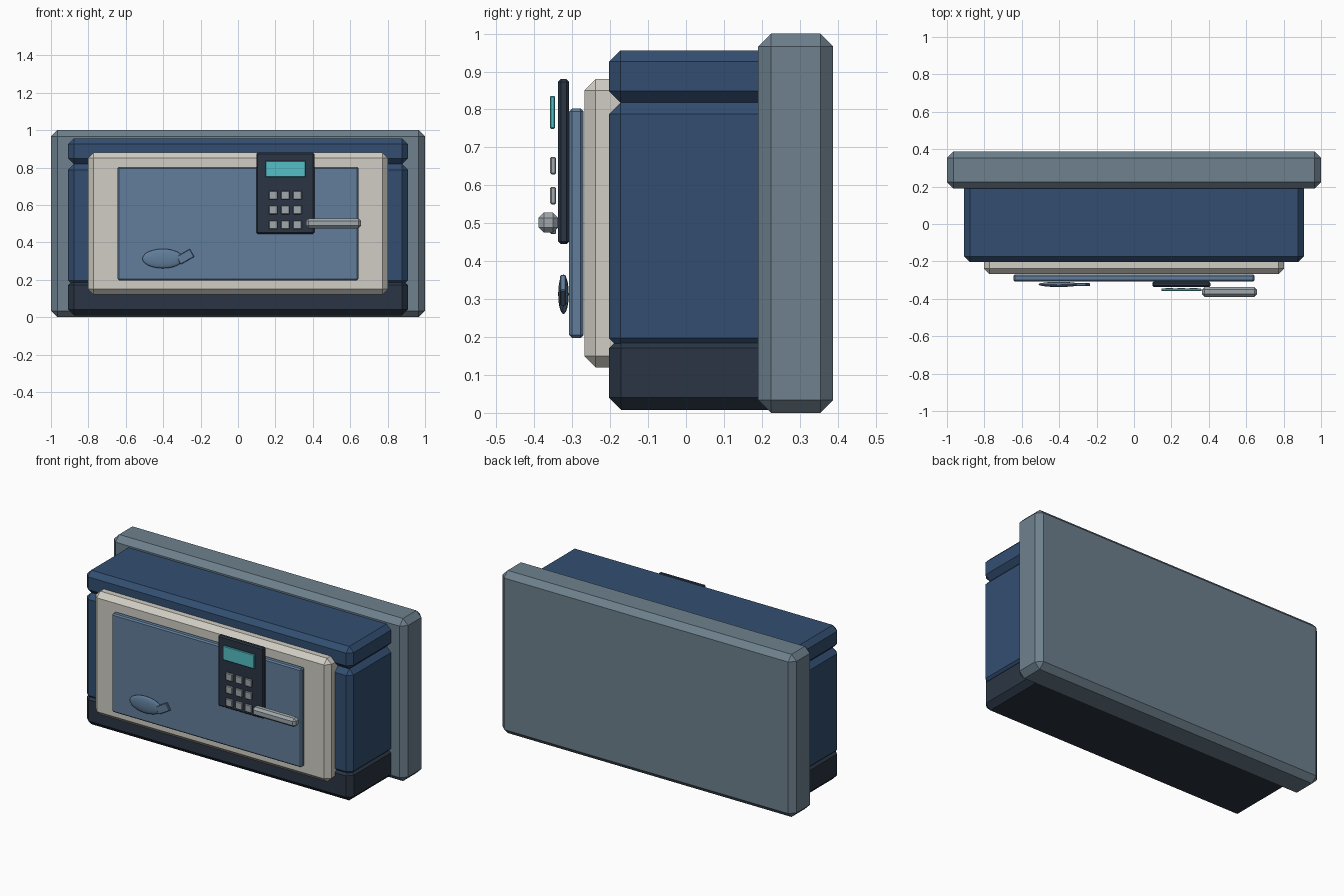
import bpy
import math

if "Cube" in bpy.data.objects:
    bpy.data.objects.remove(bpy.data.objects["Cube"])


def colour(name, r, g, b):
    # colours given as display values, stored as linear
    mat = bpy.data.materials.new(name)
    mat.diffuse_color = (r ** 2.2, g ** 2.2, b ** 2.2, 1)
    mat.use_nodes = True
    mat.node_tree.nodes["Principled BSDF"].inputs["Base Color"].default_value = mat.diffuse_color
    return mat


STEEL = colour("steel_grey", 0.43, 0.50, 0.55)
NAVY = colour("navy", 0.21, 0.31, 0.44)
DARK = colour("charcoal", 0.18, 0.22, 0.27)
CREAM = colour("cream", 0.81, 0.80, 0.76)
BLUE = colour("door_blue", 0.38, 0.49, 0.60)
TEAL = colour("screen_teal", 0.33, 0.74, 0.77)
SILVER = colour("silver", 0.62, 0.65, 0.67)


def box(name, xs, ys, zs, bevel, mat, tilt=0):
    """Chamfered box between (min, max) pairs, optionally tilted about y."""
    pairs = (xs, ys, zs)
    bpy.ops.mesh.primitive_cube_add(size=1, location=[sum(p) / 2 for p in pairs])
    ob = bpy.context.object
    ob.name = name
    ob.scale = [p[1] - p[0] for p in pairs]
    bpy.ops.object.transform_apply(location=False, rotation=False, scale=True)
    ob.rotation_euler.y = tilt
    ob.data.materials.append(mat)
    mod = ob.modifiers.new("chamfer", 'BEVEL')
    mod.width = bevel
    mod.segments = 1
    return ob


# Wall plate and the three stacked body blocks
box("back_plate", (-1, 1), (0.19, 0.388), (0, 1), 0.034, STEEL)
W = (-0.908, 0.908)
D = (-0.203, 0.26)
box("base", W, D, (0.008, 0.203), 0.032, DARK)
box("body", W, D, (0.167, 0.818), 0.03, NAVY)
box("top_block", W, D, (0.818, 0.956), 0.03, NAVY)

# Door frame and door panel
box("door_frame", (-0.802, 0.802), (-0.268, -0.13), (0.12, 0.88), 0.03, CREAM)
box("door_panel", (-0.645, 0.645), (-0.308, -0.27), (0.197, 0.803), 0.008, BLUE)

# Keypad with screen and a 3 x 3 grid of buttons
box("keypad", (0.098, 0.408), (-0.337, -0.308), (0.445, 0.88), 0.007, DARK)
box("screen", (0.146, 0.361), (-0.359, -0.345), (0.749, 0.836), 0.003, TEAL)
for row in range(3):
    for col in range(3):
        x = 0.188 + 0.065 * col
        z = 0.652 - 0.079 * row
        box(f"button_{row}_{col}", (x - 0.023, x + 0.023), (-0.358, -0.343),
            (z - 0.023, z + 0.023), 0.003, SILVER)

# Door handle
box("handle", (0.363, 0.658), (-0.389, -0.337), (0.475, 0.528), 0.014, SILVER)

# Fish-shaped badge: flattened oval body and tilted tail
bpy.ops.mesh.primitive_uv_sphere_add(segments=24, ring_count=12, radius=1,
                                     location=(-0.402, -0.323, 0.313))
badge = bpy.context.object
badge.name = "badge_body"
badge.scale = (0.109, 0.014, 0.052)
bpy.ops.object.transform_apply(location=False, rotation=False, scale=True)
bpy.ops.object.shade_smooth_by_angle(angle=math.radians(40))
badge.data.materials.append(BLUE)
box("badge_tail", (-0.324, -0.24), (-0.332, -0.316), (0.299, 0.347), 0.003, BLUE,
    tilt=math.radians(-30))
